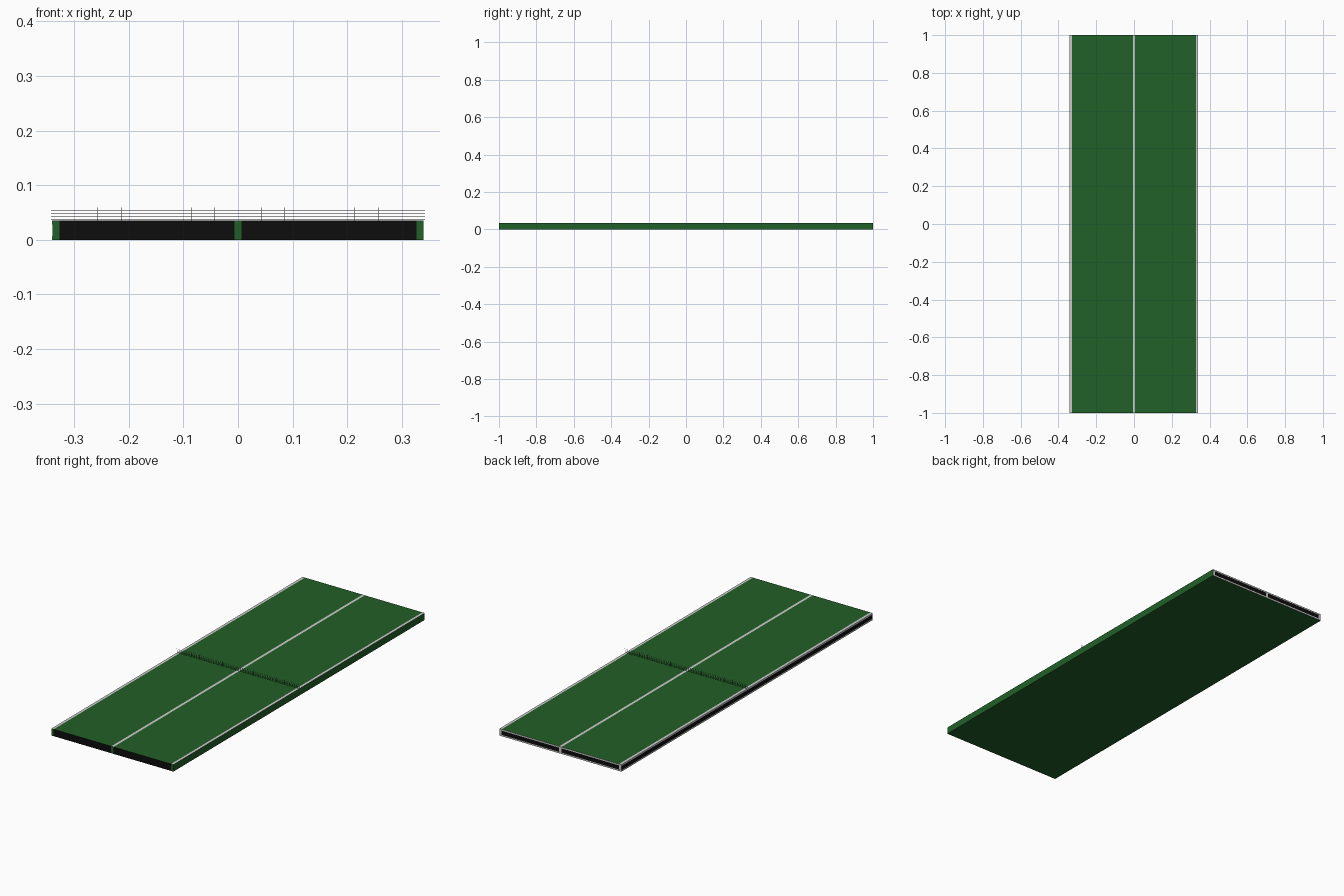
import bpy, bmesh

if "Cube" in bpy.data.objects:
    bpy.data.objects.remove(bpy.data.objects["Cube"])


def material(name, rgb):
    m = bpy.data.materials.new(name)
    m.diffuse_color = (*rgb, 1)
    m.use_nodes = True
    m.node_tree.nodes["Principled BSDF"].inputs["Base Color"].default_value = m.diffuse_color
    return m


green = material("green", (0.015, 0.115, 0.02))
black = material("black", (0.004, 0.004, 0.004))
white = material("white", (0.6, 0.6, 0.6))
dark = material("net_dark", (0.06, 0.06, 0.06))

W, L, H = 0.34, 1.0, 0.035   # half width, half length, thickness
LINE = 0.013                 # painted line width
SIDES = {"front": (0, -1, 0), "back": (0, 1, 0), "left": (-1, 0, 0),
         "right": (1, 0, 0), "top": (0, 0, 1), "bottom": (0, 0, -1)}


def box(name, lo, hi, mats):
    """Box keeping only the listed sides, each with its own material."""
    bm = bmesh.new()
    bmesh.ops.create_cube(bm, size=1)
    for v in bm.verts:
        v.co = [lo[i] if v.co[i] < 0 else hi[i] for i in range(3)]
    bm.normal_update()
    used = list(dict.fromkeys(mats.values()))
    drop = []
    for f in bm.faces:
        side = next(s for s, d in SIDES.items()
                    if sum(a * b for a, b in zip(f.normal, d)) > 0.9)
        if side in mats:
            f.material_index = used.index(mats[side])
        else:
            drop.append(f)
    bmesh.ops.delete(bm, geom=drop, context='FACES')
    me = bpy.data.meshes.new(name)
    bm.to_mesh(me)
    bm.free()
    for m in used:
        me.materials.append(m)
    ob = bpy.data.objects.new(name, me)
    bpy.context.collection.objects.link(ob)
    return ob


# Two green playing halves with black ends
h = LINE / 2
ends = {"top": green, "bottom": green, "front": black, "back": black}
box("left_panel", (-W + LINE, -L, 0), (-h, L, H), ends)
box("right_panel", (h, -L, 0), (W - LINE, L, H), ends)

# White lines: green at the front end, white at the back end
line = {"top": white, "bottom": green, "front": green, "back": white}
box("centre_line", (-h, -L, 0), (h, L, H), line)
box("left_edge_line", (-W, -L, 0), (-W + LINE, L, H), {**line, "left": black})
box("right_edge_line", (W - LINE, -L, 0), (W, L, H), {**line, "right": green})

# Thin white trim along the left side and back end
T, E = 0.007, 0.0006
for label, z in (("lower", 0), ("upper", H - T)):
    allw = {s: white for s in SIDES}
    box(label + "_side_trim", (-W - E, -L, z), (-W, L, z + T), allw)
    box(label + "_back_trim", (-W, L, z), (W, L + E, z + T), allw)

# Flat net in the middle: long cords and short uprights
R = 0.0005
net = {"front": dark}
for i, z in enumerate((0.0365, 0.0435, 0.049, 0.0545)):
    box(f"net_cord_{i + 1}", (-W - 0.002, 0, z - R), (W + 0.002, 0.001, z + R), net)
for i, x in enumerate((0.0425, 0.0855, 0.2135, 0.2575)):
    for s, label in ((-1, "left"), (1, "right")):
        box(f"net_upright_{label}_{i + 1}", (s * x - R, 0, H), (s * x + R, 0.001, 0.059), net)
